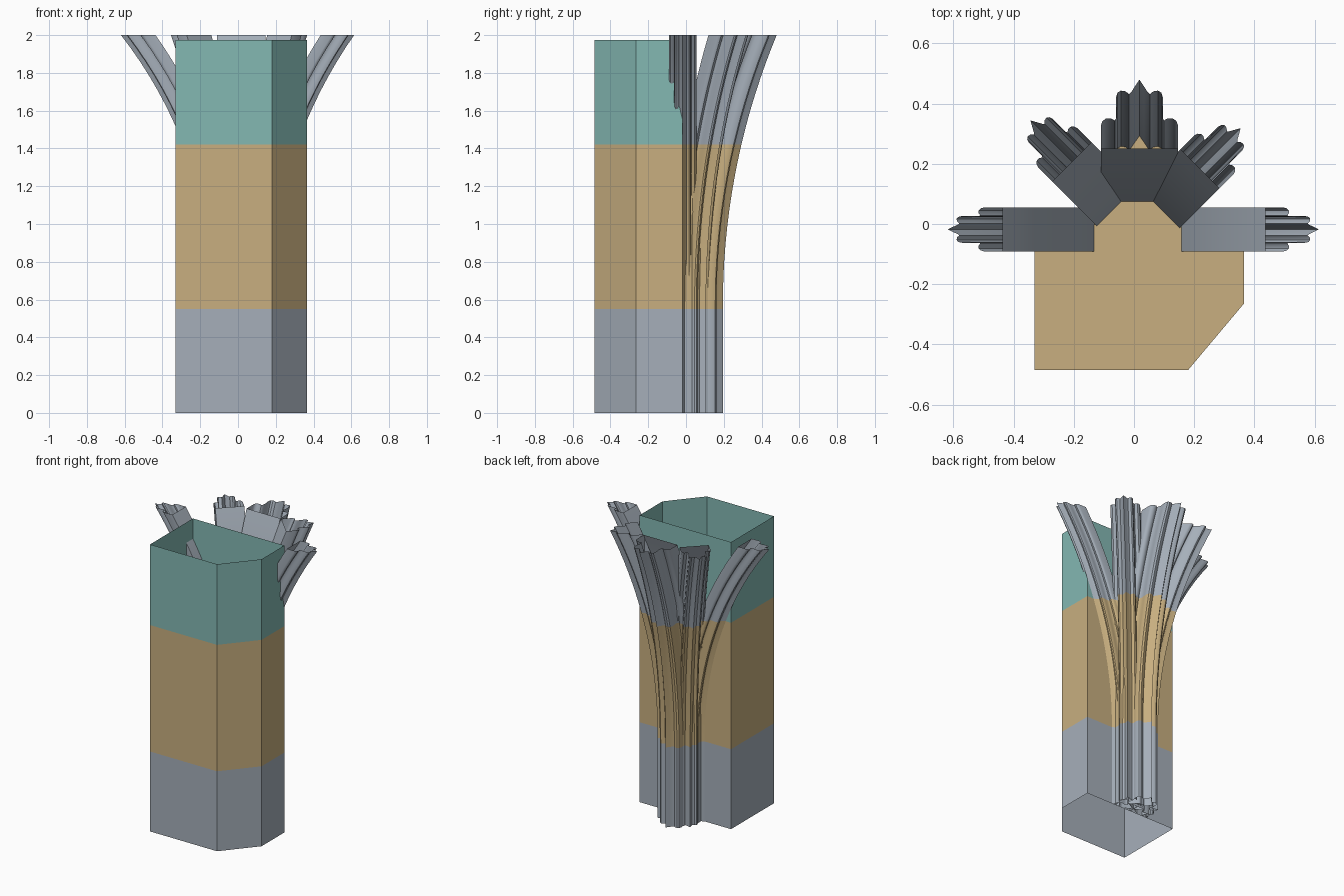
import bpy
import math

if "Cube" in bpy.data.objects:
    bpy.data.objects.remove(bpy.data.objects["Cube"])


def material(name, rgb):
    m = bpy.data.materials.new(name)
    m.diffuse_color = (*rgb, 1.0)
    m.use_nodes = True
    m.node_tree.nodes["Principled BSDF"].inputs["Base Color"].default_value = m.diffuse_color
    return m


grey = material("stone grey", (0.38, 0.43, 0.49))
tan = material("stone tan", (0.58, 0.43, 0.215))
teal = material("stone teal", (0.23, 0.48, 0.45))

Z_LOW, Z_MID, Z_WALL, Z_TOP = 0.55, 1.42, 1.975, 2.0
Z_SPRING = 0.57            # height where the ribs begin to curve
CX, CY = 0.018, -0.018     # common springing point on the back wall


def make_object(name, verts, faces, mat, smooth=False):
    mesh = bpy.data.meshes.new(name)
    mesh.from_pydata(verts, [], faces)
    mesh.materials.append(mat)
    ob = bpy.data.objects.new(name, mesh)
    bpy.context.collection.objects.link(ob)
    if smooth:
        bpy.ops.object.select_all(action='DESELECT')
        ob.select_set(True)
        bpy.context.view_layer.objects.active = ob
        bpy.ops.object.shade_smooth_by_angle(angle=math.radians(35))
    return ob


# Chamfered pier in three hollow courses
PLAN = [(-0.33, -0.485), (0.18, -0.485), (0.365, -0.265),
        (0.365, CY), (-0.33, CY)]


def wall_course(name, z0, z1, mat):
    n = len(PLAN)
    verts = [(x, y, z) for z in (z0, z1) for x, y in PLAN]
    faces = [(i, (i + 1) % n, n + (i + 1) % n, n + i) for i in range(n)]
    make_object(name, verts, faces, mat)


def bed(name, outline, z, mat):
    make_object(name, [(x, y, z) for x, y in outline],
                [tuple(range(len(outline)))], mat)


wall_course("lower_pier", 0.0, Z_LOW, grey)
wall_course("middle_pier", Z_LOW, Z_MID, tan)
wall_course("upper_pier", Z_MID, Z_WALL, teal)

# Flat bed joints, the upper one reaching out behind the ribs
bed("lower_bed", PLAN, Z_LOW, grey)
bed("upper_bed", PLAN, Z_MID, tan)
bed("rib_bed", [(-0.17, CY), (0.20, CY), (0.155, 0.0),
                (0.06, 0.078), (-0.04, 0.078), (-0.125, 0.0)], Z_MID, tan)

# Moulded rib section: (depth fraction, half width fraction)
HALF = [(0.0, 1.0), (0.34, 1.0), (0.40, 0.96), (0.44, 0.86), (0.44, 0.74),
        (0.41, 0.64), (0.45, 0.59), (0.54, 0.57), (0.64, 0.60), (0.74, 0.61),
        (0.81, 0.57), (0.84, 0.48), (0.83, 0.36), (0.79, 0.27),
        (0.82, 0.21), (0.90, 0.12)]
SECTION = HALF + [(1.0, 0.0)] + [(t, -w) for t, w in reversed(HALF)]


def rib_course(name, rib, z0, z1, steps, mat, clip, cap=False):
    angle, depth, half_w, radius = rib
    ca, sa = math.cos(angle), math.sin(angle)
    verts, faces, n = [], [], len(SECTION)
    for k in range(steps + 1):
        z = z0 + (z1 - z0) * k / steps
        d = max(0.0, z - Z_SPRING)
        for t, w in SECTION:
            # Concentric arcs, sliced level
            r = radius + depth - math.sqrt(
                (radius + depth * (1 - t)) ** 2 - d * d)
            s = w * half_w
            y = CY + r * sa + s * ca
            if clip:
                y = max(y, CY)
            verts.append((CX + r * ca - s * sa, y, z))
    for k in range(steps):
        for i in range(n):
            j = (i + 1) % n
            faces.append((k * n + i, k * n + j,
                          (k + 1) * n + j, (k + 1) * n + i))
    if cap:
        faces.append(tuple(range(steps * n, (steps + 1) * n)))
    make_object(name, verts, faces, mat, smooth=True)


# Five ribs: angle, depth, half width, curve radius
RIBS = {
    "right_wall_rib": (0.0, 0.147, 0.073, 2.50),
    "right_diagonal_rib": (math.radians(45), 0.175, 0.092, 3.55),
    "cross_rib": (math.radians(90), 0.213, 0.128, 3.73),
    "left_diagonal_rib": (math.radians(135), 0.175, 0.092, 3.20),
    "left_wall_rib": (math.radians(180), 0.147, 0.073, 2.33),
}
for name, rib in RIBS.items():
    rib_course(name + "_lower", rib, 0.0, Z_LOW, 1, grey, True)
    rib_course(name + "_middle", rib, Z_LOW, Z_MID, 10, tan, True, cap=True)
    rib_course(name + "_upper", rib, Z_MID, Z_TOP, 8, grey, False)
